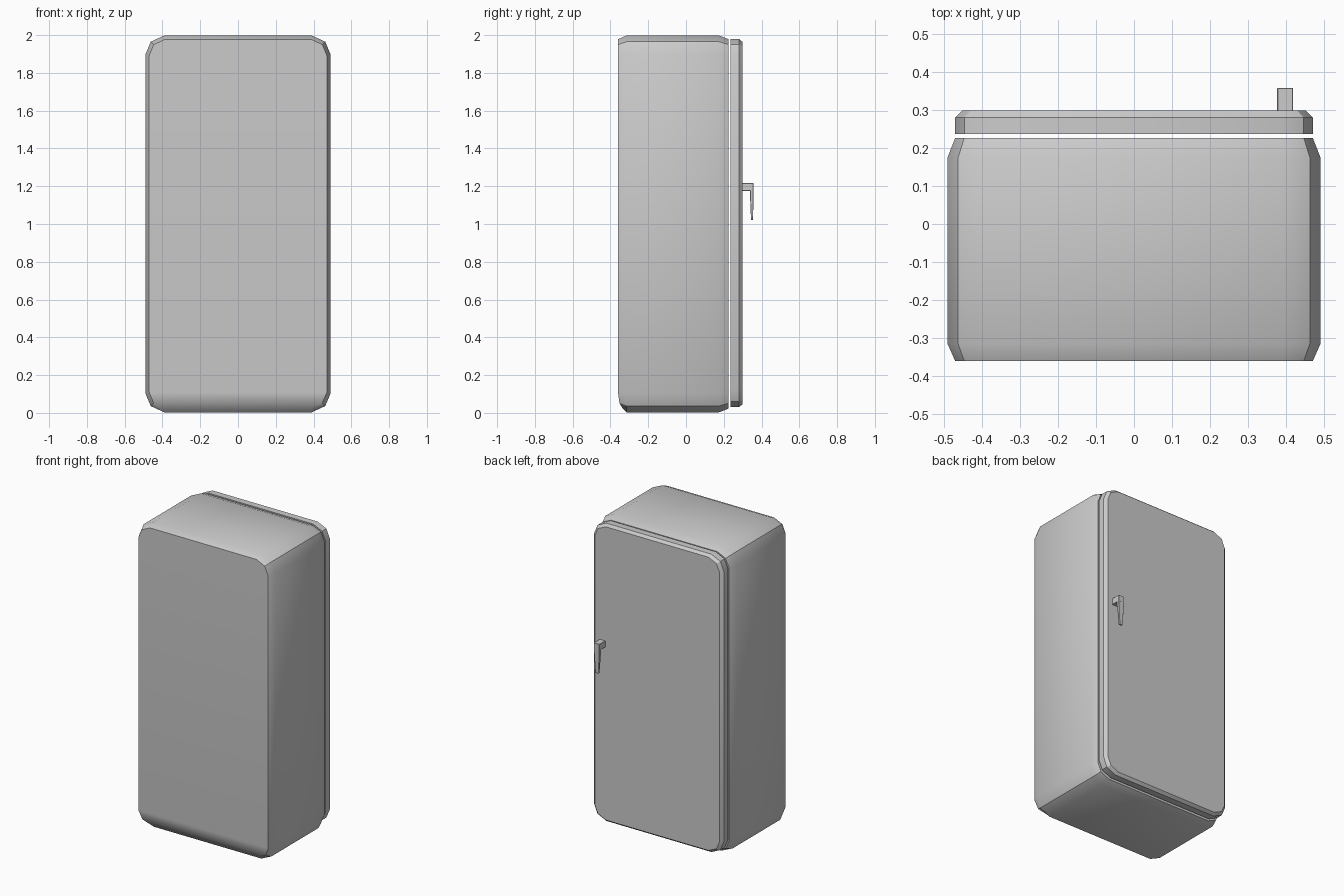
import bpy, bmesh, math

if "Cube" in bpy.data.objects:
    bpy.data.objects.remove(bpy.data.objects["Cube"])


def make_object(name, bm, angle=25):
    bmesh.ops.recalc_face_normals(bm, faces=bm.faces[:])
    mesh = bpy.data.meshes.new(name)
    bm.to_mesh(mesh)
    bm.free()
    ob = bpy.data.objects.new(name, mesh)
    bpy.context.collection.objects.link(ob)
    bpy.ops.object.select_all(action='DESELECT')
    bpy.context.view_layer.objects.active = ob
    ob.select_set(True)
    bpy.ops.object.shade_smooth_by_angle(angle=math.radians(angle))
    return ob


def ring(y, hw, z0, z1, cut=0.1):
    """Rectangle in xz with two-segment corners: each half listed bottom to top."""
    right = [(hw - cut, z0), (hw - 0.28 * cut, z0 + 0.33 * cut), (hw, z0 + cut),
             (hw, z1 - cut), (hw - 0.28 * cut, z1 - 0.33 * cut), (hw - cut, z1)]
    left = [(-x, z) for x, z in reversed(right)]
    return [(x, y, z) for x, z in right + left]


def loft(bm, rings):
    """Skin the rings; caps are strips so they can bend along their height."""
    vs = [[bm.verts.new(p) for p in r] for r in rings]
    n = len(vs[0])
    for a, b in zip(vs, vs[1:]):
        for i in range(n):
            j = (i + 1) % n
            bm.faces.new((a[i], a[j], b[j], b[i]))
    for cap in (vs[0], vs[-1]):
        for i in range(n // 2 - 1):
            bm.faces.new((cap[i], cap[i + 1], cap[n - 2 - i], cap[n - 1 - i]))
    return vs


# Cabinet: chamfered box, lower lip of the -y face tucked in
bm = bmesh.new()
rings = loft(bm, [ring(-0.36, 0.47, 0.025, 1.98, 0.085),
                  ring(-0.315, 0.49, 0.005, 2.0),
                  ring(0.175, 0.49, 0.005, 2.0),
                  ring(0.226, 0.47, 0.025, 1.98, 0.085)])
for v in rings[0]:
    if v.co.z < 0.03:
        v.co.y = -0.335
    elif v.co.z < 0.08:
        v.co.y = -0.352
bmesh.ops.translate(bm, verts=bm.verts[:], vec=(0, 0, -0.002))
make_object("cabinet", bm, 35)

# Door: separate slab with a bevelled outer edge
bm = bmesh.new()
loft(bm, [ring(0.236, 0.47, 0.03, 1.98, 0.09),
          ring(0.28, 0.47, 0.03, 1.98, 0.09),
          ring(0.298, 0.452, 0.045, 1.965, 0.08)])
make_object("door", bm)


def tapered_bar(name, sections, bevel):
    """Box skinned through sections given as four corners each."""
    bm = bmesh.new()
    vs = [[bm.verts.new(p) for p in s] for s in sections]
    for a, b in zip(vs, vs[1:]):
        for i in range(4):
            j = (i + 1) % 4
            bm.faces.new((a[i], a[j], b[j], b[i]))
    bm.faces.new(vs[0])
    bm.faces.new(vs[-1])
    bmesh.ops.bevel(bm, geom=bm.edges[:], offset=bevel, segments=1, affect='EDGES')
    return make_object(name, bm)


def z_section(z, half, y0, y1, x=0.397):
    return [(x - half, y0, z), (x + half, y0, z), (x + half, y1, z), (x - half, y1, z)]


# Handle: stem out of the door and a lever tapering downwards
tapered_bar("handle_stem", [z_section(1.175, 0.021, 0.29, 0.358),
                            z_section(1.217, 0.021, 0.29, 0.358)], 0.002)
tapered_bar("handle_lever", [z_section(1.02, 0.012, 0.344, 0.355),
                             z_section(1.18, 0.021, 0.338, 0.358)], 0.002)
